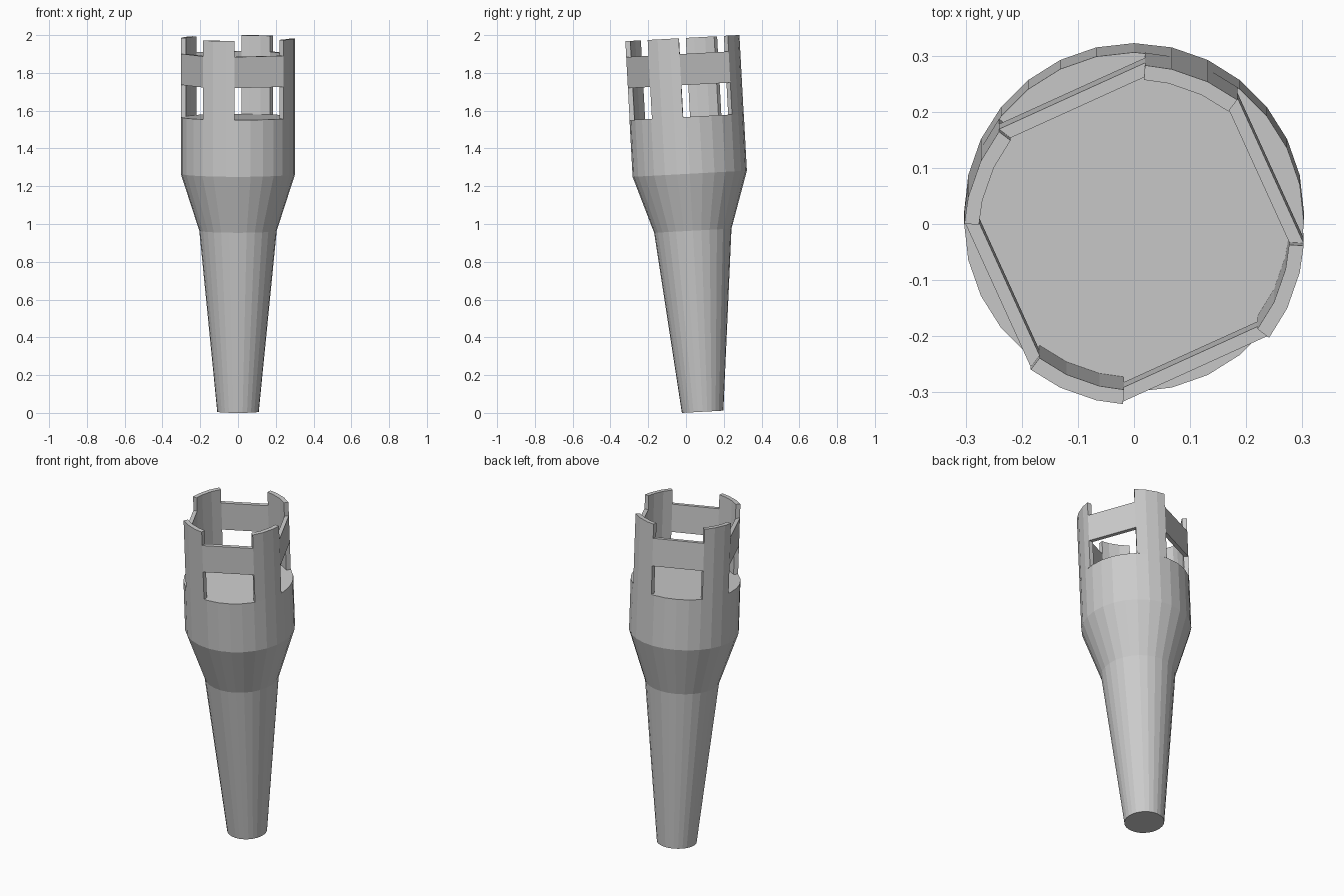
import bpy, bmesh
from math import radians, cos, sin
from mathutils import Matrix

if "Cube" in bpy.data.objects:
    bpy.data.objects.remove(bpy.data.objects["Cube"])

TILT = radians(3.1)
PLACE = Matrix.Translation((0, 0.088, 0.006)) @ Matrix.Rotation(TILT, 4, 'X')
SIDES = 28
R_OUT, R_IN = 0.303, 0.277
DECK, TOP = 1.563, 1.981
POST_START, POST_SPAN = 52.6, 33.7


def add_object(name, bm):
    bmesh.ops.recalc_face_normals(bm, faces=bm.faces)
    mesh = bpy.data.meshes.new(name)
    bm.to_mesh(mesh)
    bm.free()
    obj = bpy.data.objects.new(name, mesh)
    obj.matrix_world = PLACE
    bpy.context.collection.objects.link(obj)


def lathe(name, profile):
    """Closed solid of revolution from (radius, height) points."""
    bm = bmesh.new()
    rings = []
    for r, z in profile:
        rings.append([bm.verts.new((r * cos(radians(360 * i / SIDES)),
                                    r * sin(radians(360 * i / SIDES)), z))
                      for i in range(SIDES)])
    for lo, hi in zip(rings, rings[1:]):
        for i in range(SIDES):
            j = (i + 1) % SIDES
            bm.faces.new((lo[i], lo[j], hi[j], hi[i]))
    bm.faces.new(rings[0])
    bm.faces.new(rings[-1])
    add_object(name, bm)


def wall(name, angles, z0, z1):
    """Thick wall section whose plan passes through the given angles."""
    bm = bmesh.new()
    sections = []
    for a in map(radians, angles):
        sections.append([bm.verts.new((r * cos(a), r * sin(a), z))
                         for r, z in ((R_OUT, z0), (R_OUT, z1), (R_IN, z1), (R_IN, z0))])
    for s, t in zip(sections, sections[1:]):
        for i in range(4):
            j = (i + 1) % 4
            bm.faces.new((s[i], s[j], t[j], t[i]))
    bm.faces.new(sections[0])
    bm.faces.new(sections[-1])
    add_object(name, bm)


# Tapered grip, flare and closed collar
lathe("handle_body", [(0.11, 0), (0.205, 0.96), (R_OUT, 1.262), (R_OUT, DECK)])

# Crown: four curved posts joined by four flat bands
step = 360 / SIDES
for k in range(4):
    start = POST_START + 90 * k
    end = start + POST_SPAN
    inner = [i * step for i in range(2 * SIDES) if start + 0.5 < i * step < end - 0.5]
    wall(f"crown_post_{k + 1}", [start, *inner, end], DECK, TOP)
    wall(f"crown_band_{k + 1}", [end, start + 90], 1.732, 1.897)
